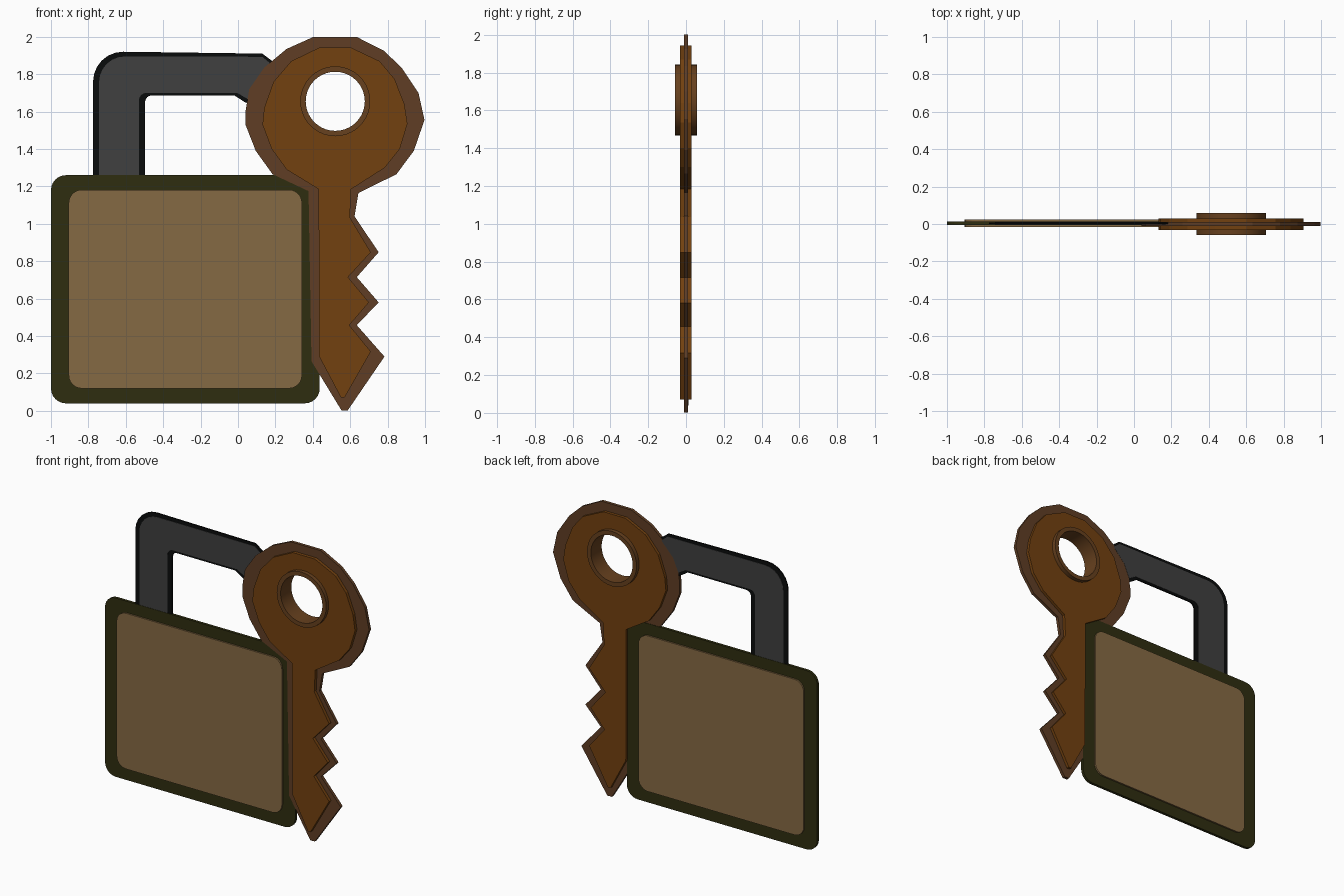
import bpy, math


def material(name, rgb):
    m = bpy.data.materials.new(name)
    m.diffuse_color = (*rgb, 1)
    return m


TAN = material("tan", (0.235, 0.142, 0.056))
OLIVE = material("dark_olive", (0.028, 0.027, 0.005))
ORANGE = material("rust_brown", (0.17, 0.053, 0.005))
BROWN = material("dull_brown", (0.115, 0.048, 0.018))
RING = material("ring_brown", (0.135, 0.052, 0.013))
GREY = material("dark_grey", (0.05, 0.05, 0.05))
BLACK = material("black", (0.003, 0.0035, 0.0035))


def arc(cx, cz, r, a0, a1, n):
    return [(cx + r * math.cos(math.radians(a0 + (a1 - a0) * i / n)),
             cz + r * math.sin(math.radians(a0 + (a1 - a0) * i / n))) for i in range(n + 1)]


def circle(cx, cz, r, n=40):
    return arc(cx, cz, r, 0, 360, n)[:-1]


def rounded_rect(x0, x1, z0, z1, r, n=6):
    return (arc(x1 - r, z1 - r, r, 0, 90, n) + arc(x0 + r, z1 - r, r, 90, 180, n)
            + arc(x0 + r, z0 + r, r, 180, 270, n) + arc(x1 - r, z0 + r, r, 270, 360, n))


def slab(name, loops, y, half, mat, smooth=False):
    """Filled outline (further loops are holes) in the xz plane, thickened along y."""
    cu = bpy.data.curves.new(name, 'CURVE')
    cu.dimensions = '2D'
    cu.fill_mode = 'BOTH'
    cu.extrude = half
    for pts in loops:
        s = cu.splines.new('POLY')
        s.points.add(len(pts) - 1)
        for p, (x, z) in zip(s.points, pts):
            p.co = (x, z, 0, 1)
        s.use_cyclic_u = True
    ob = bpy.data.objects.new(name, cu)
    ob.rotation_euler = (math.pi / 2, 0, 0)
    ob.location = (0, y, 0)
    bpy.context.collection.objects.link(ob)
    cu.materials.append(mat)
    bpy.ops.object.select_all(action='DESELECT')
    ob.select_set(True)
    bpy.context.view_layer.objects.active = ob
    bpy.ops.object.convert(target='MESH')
    if smooth:
        bpy.ops.object.shade_smooth_by_angle(angle=math.radians(30))
    else:
        bpy.ops.object.shade_flat()
    return bpy.context.object


# Padlock body and raised panel
LY = 0.004
slab("lock_body", [rounded_rect(-1.0, 0.437, 0.04, 1.26, 0.08)], LY, 0.0095, OLIVE)
slab("lock_panel", [rounded_rect(-0.905, 0.342, 0.12, 1.182, 0.07)], LY, 0.02, TAN)

# Shackle: black backing and grey face, stopping at the key head
outline = ([(-0.775, 1.25)] + arc(-0.615, 1.76, 0.16, 180, 90, 6)
           + [(0.13, 1.91), (0.19, 1.865), (0.09, 1.76), (0.045, 1.645), (-0.02, 1.687)]
           + arc(-0.46, 1.65, 0.037, 90, 180, 4) + [(-0.497, 1.25)])
slab("shackle_edge", [outline], LY, 0.005, BLACK)
face = ([(-0.743, 1.25)] + arc(-0.605, 1.757, 0.138, 180, 90, 6)
        + [(0.13, 1.893), (0.178, 1.853), (0.09, 1.76), (0.05, 1.668), (-0.005, 1.7)]
        + arc(-0.49, 1.66, 0.04, 90, 180, 4) + [(-0.53, 1.25)])
slab("shackle_face", [face], LY, 0.0075, GREY)

# Key: thin rim outline, thicker plate, and a ring around the hole
hole = circle(0.52, 1.655, 0.172)
rim = [(0.405, 2.0), (0.633, 2.0), (0.78, 1.925), (0.875, 1.835), (0.965, 1.70), (0.997, 1.555),
       (0.94, 1.39), (0.847, 1.265), (0.644, 1.165), (0.623, 1.04), (0.752, 0.848), (0.635, 0.715),
       (0.752, 0.58), (0.635, 0.458), (0.783, 0.29), (0.587, 0.003), (0.553, 0.003), (0.393, 0.265),
       (0.377, 1.175), (0.185, 1.265), (0.095, 1.39), (0.04, 1.53), (0.04, 1.60), (0.06, 1.72),
       (0.14, 1.835), (0.26, 1.935)]
plate = [(0.436, 1.943), (0.602, 1.943), (0.757, 1.87), (0.837, 1.775), (0.89, 1.64), (0.906, 1.535),
         (0.865, 1.40), (0.785, 1.30), (0.605, 1.185), (0.598, 1.035), (0.71, 0.848), (0.588, 0.715),
         (0.70, 0.58), (0.595, 0.458), (0.71, 0.317), (0.57, 0.072), (0.55, 0.072), (0.434, 0.29),
         (0.431, 1.185), (0.26, 1.29), (0.18, 1.40), (0.131, 1.53), (0.14, 1.62), (0.19, 1.76),
         (0.285, 1.87)]
slab("key_rim", [rim, hole], 0, 0.0105, BROWN)
slab("key_plate", [plate, hole], -0.001, 0.031, ORANGE)
slab("key_ring", [circle(0.52, 1.655, 0.187), circle(0.52, 1.655, 0.158)], 0, 0.058, RING, True)
